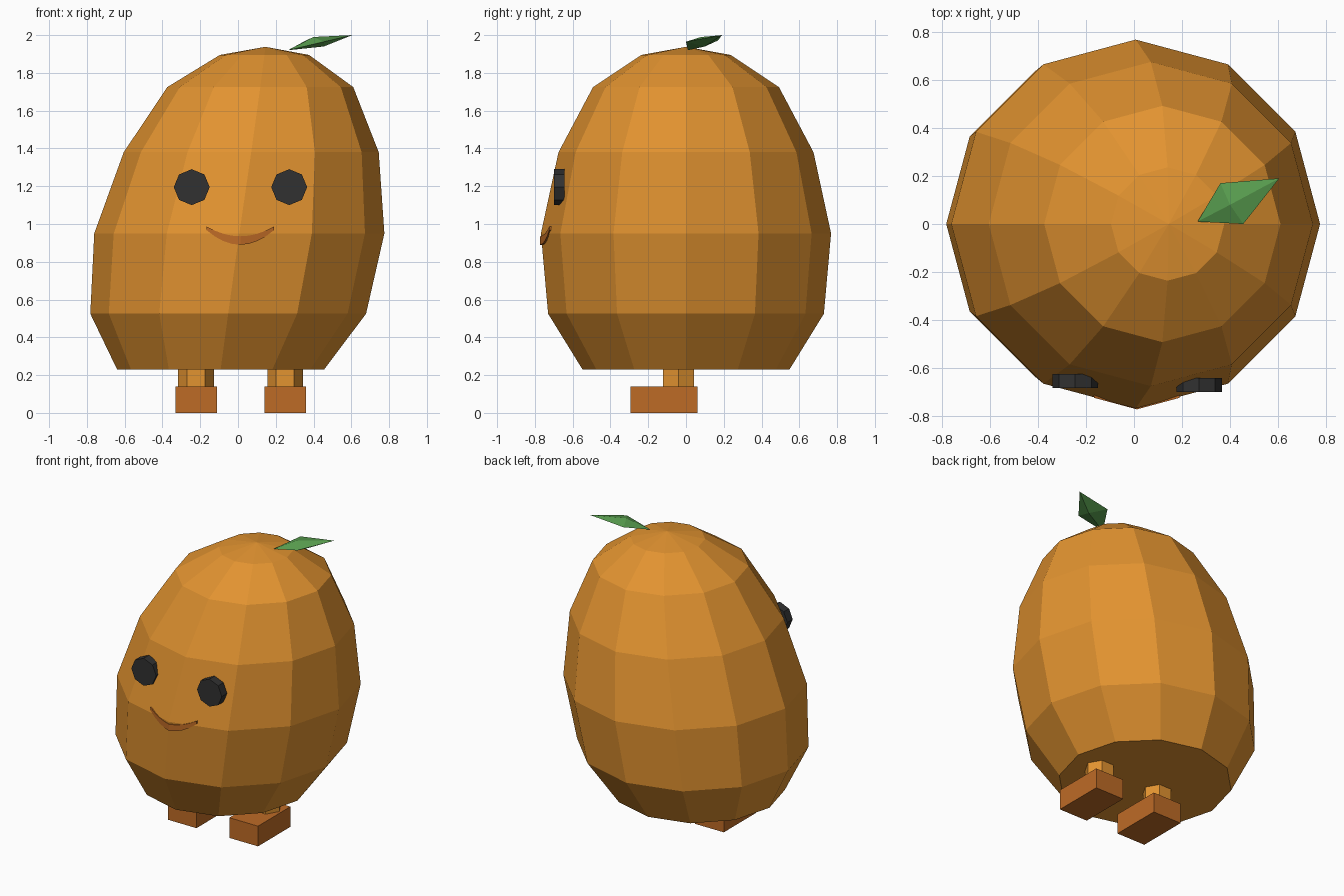
import bpy, bmesh, math
from mathutils import Vector

if "Cube" in bpy.data.objects:
    bpy.data.objects.remove(bpy.data.objects["Cube"])


def material(name, rgb):
    lin = [(c / 255 / 12.92) if c < 10 else ((c / 255 + 0.055) / 1.055) ** 2.4 for c in rgb]
    m = bpy.data.materials.new(name)
    m.diffuse_color = (*lin, 1)
    m.use_nodes = True
    m.node_tree.nodes["Principled BSDF"].inputs["Base Color"].default_value = m.diffuse_color
    return m


ORANGE = material("orange", (226, 147, 48))
RUST = material("rust", (190, 107, 38))
BLACK = material("black", (49, 49, 49))
GREEN = material("green", (90, 160, 80))


def build(name, verts, faces, mat):
    bm = bmesh.new()
    vs = [bm.verts.new(v) for v in verts]
    for f in faces:
        bm.faces.new([vs[i] for i in f])
    bmesh.ops.recalc_face_normals(bm, faces=bm.faces)
    me = bpy.data.meshes.new(name)
    bm.to_mesh(me)
    bm.free()
    ob = bpy.data.objects.new(name, me)
    bpy.context.collection.objects.link(ob)
    me.materials.append(mat)
    return ob


def prism(name, center, radius, depth, sides, mat, rot=(0, 0, 0)):
    bpy.ops.mesh.primitive_cylinder_add(vertices=sides, radius=radius, depth=depth,
                                        location=center, rotation=rot)
    ob = bpy.context.object
    ob.name = name
    ob.data.materials.append(mat)
    return ob


def box(name, lo, hi, mat):
    lo, hi = Vector(lo), Vector(hi)
    bpy.ops.mesh.primitive_cube_add(size=1, location=(lo + hi) / 2)
    ob = bpy.context.object
    ob.name = name
    ob.scale = hi - lo
    ob.data.materials.append(mat)
    return ob


# Leaning faceted body: (height, centre x, radius) for each ring
rings = [(0.23, -0.092, 0.548), (0.525, -0.052, 0.73), (0.95, 0.007, 0.768),
         (1.38, 0.07, 0.675), (1.725, 0.118, 0.492), (1.895, 0.14, 0.236)]
N = 12
verts = [(cx + r * math.cos(math.tau * i / N), r * math.sin(math.tau * i / N), z)
         for z, cx, r in rings for i in range(N)]
faces = [(k * N + i, k * N + (i + 1) % N, (k + 1) * N + (i + 1) % N, (k + 1) * N + i)
         for k in range(len(rings) - 1) for i in range(N)]
top = len(verts)
verts.append((0.145, 0, 1.938))
faces += [(top - N + i, top - N + (i + 1) % N, top) for i in range(N)]
faces.append(tuple(range(N))[::-1])
build("body", verts, faces, ORANGE)

# Hexagonal legs and block feet
for side, x in (("left", -0.222), ("right", 0.25)):
    prism(side + "_leg", (x, -0.04, 0.19), 0.095, 0.12, 6, ORANGE, (0, 0, math.pi / 6))
    box(side + "_foot", (x - 0.11, -0.295, 0), (x + 0.11, 0.06, 0.14), RUST)

# Octagonal eyes
for side, x, y in (("left", -0.245, -0.654), ("right", 0.271, -0.671)):
    prism(side + "_eye", (x, y, 1.195), 0.095, 0.058, 8, BLACK, (math.pi / 2, 0, 0))

# Crescent smile wrapped on the front ridge of the body
verts, faces = [], []
S = 8
for i in range(S + 1):
    t = -1 + 2 * i / S
    y = -0.772 + abs(t) * 0.178 * 0.27
    upper = 0.935 + 0.052 * t * t
    lower = 0.89 + 0.077 * t * t
    for dy in (0, 0.025):
        verts += [(0.012 + 0.178 * t, y + dy, upper), (0.012 + 0.178 * t, y + dy, lower)]
for i in range(S):
    a, b = 4 * i, 4 * i + 4
    for p, q in ((0, 1), (1, 3), (3, 2), (2, 0)):
        faces.append((a + p, a + q, b + q, b + p))
faces += [(0, 1, 3, 2), (4 * S, 4 * S + 1, 4 * S + 3, 4 * S + 2)]
build("smile", verts, faces, RUST)

# Diamond leaf with a raised ridge and a keel underneath
leaf = [(0.265, 0.01, 1.92), (0.455, 0.0, 1.965), (0.605, 0.19, 2.0), (0.36, 0.17, 1.972),
        (0.40, 0.08, 1.99), (0.455, 0.10, 1.94)]
build("leaf", leaf, [(i, (i + 1) % 4, c) for c in (4, 5) for i in range(4)], GREEN)
